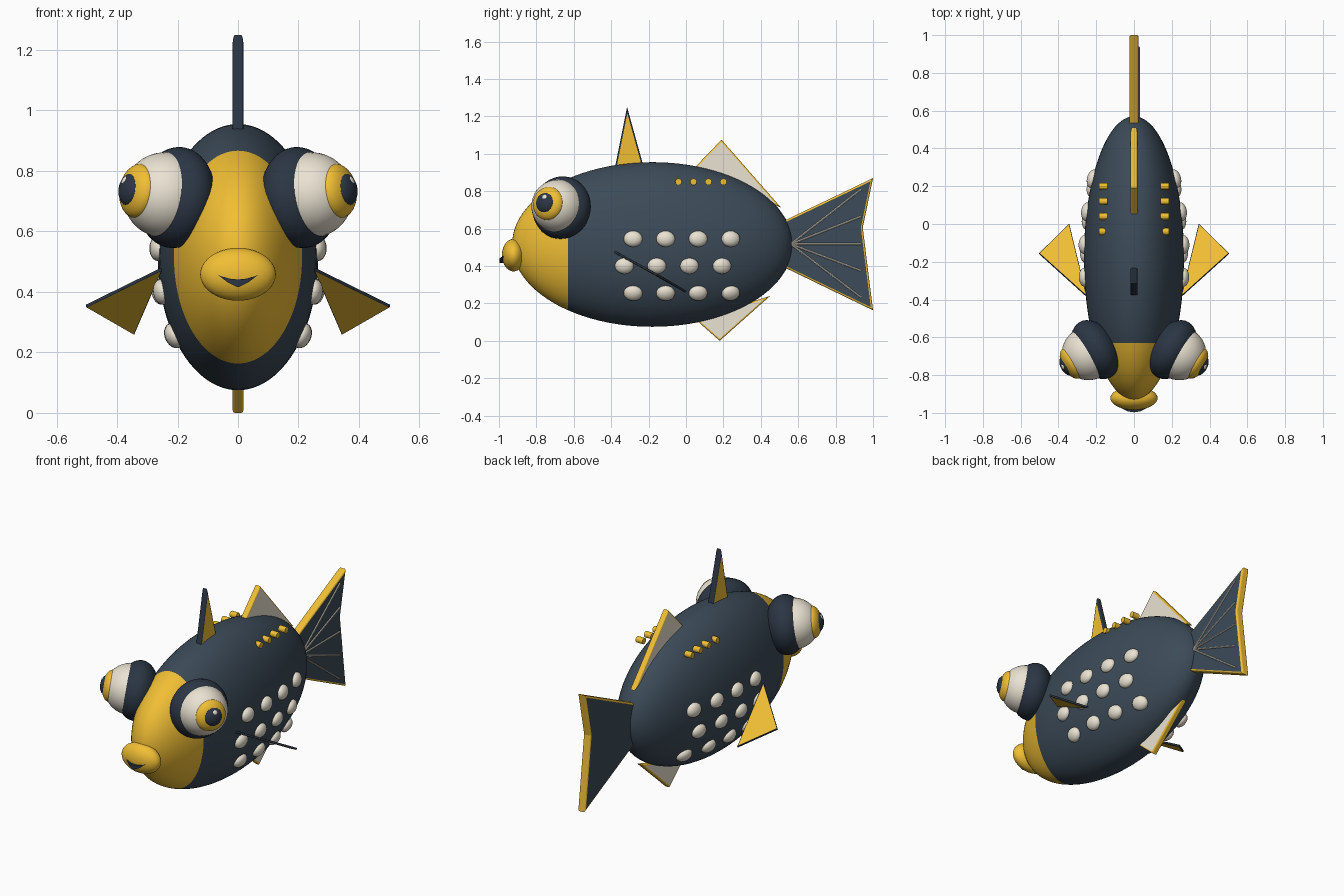
import bpy, bmesh
from math import sqrt
from mathutils import Vector, Matrix

if "Cube" in bpy.data.objects:
    bpy.data.objects.remove(bpy.data.objects["Cube"])


def material(name, rgb):
    m = bpy.data.materials.new(name)
    m.diffuse_color = (*rgb, 1)
    m.use_nodes = True
    m.node_tree.nodes["Principled BSDF"].inputs["Base Color"].default_value = m.diffuse_color
    return m


NAVY = material("slate_navy", (0.045, 0.070, 0.098))
DARK = material("deep_navy", (0.024, 0.037, 0.058))
GOLD = material("gold", (0.88, 0.52, 0.035))
CREAM = material("cream", (0.83, 0.77, 0.65))


def finish(name, bm, mats, smooth=True):
    mesh = bpy.data.meshes.new(name)
    for f in bm.faces:
        f.smooth = smooth
    bm.to_mesh(mesh)
    bm.free()
    for m in mats:
        mesh.materials.append(m)
    ob = bpy.data.objects.new(name, mesh)
    bpy.context.collection.objects.link(ob)
    return ob


def oriented(centre, axis):
    """Local Z along axis, local Y as upright as possible."""
    return Matrix.Translation(centre) @ Vector(axis).to_track_quat('Z', 'Y').to_matrix().to_4x4()


def ellipsoid(name, centre, radii, mat, axis=(0, 0, 1), seg=40):
    bm = bmesh.new()
    m = oriented(centre, axis) if axis != (0, 0, 1) else Matrix.Translation(centre)
    bmesh.ops.create_uvsphere(bm, u_segments=seg, v_segments=seg // 2, radius=1,
                              matrix=m @ Matrix.Diagonal((*radii, 1)))
    return finish(name, bm, [mat])


def rod(name, a, b, r, mat, seg=16):
    a, b = Vector(a), Vector(b)
    bm = bmesh.new()
    bmesh.ops.create_cone(bm, cap_ends=True, segments=seg, radius1=r, radius2=r,
                          depth=(b - a).length, matrix=oriented((a + b) / 2, b - a))
    return finish(name, bm, [mat], smooth=False)


def plate(name, pts, thick, face_mat, rim_mat, bevel=0.008):
    """Flat fin with coloured sides and a rounded rim in a second colour."""
    bm = bmesh.new()
    f = bm.faces.new([bm.verts.new(p) for p in pts])
    f.normal_update()
    n = f.normal.copy()
    ext = bmesh.ops.extrude_face_region(bm, geom=[f])
    for v in ext['geom']:
        if isinstance(v, bmesh.types.BMVert):
            v.co += n * thick
    for v in bm.verts:
        v.co -= n * thick / 2
    bmesh.ops.recalc_face_normals(bm, faces=bm.faces[:])
    rim = [e for e in bm.edges
           if abs((e.verts[0].co - e.verts[1].co).normalized().dot(n)) < 0.5]
    bmesh.ops.bevel(bm, geom=rim, offset=bevel, segments=3, profile=0.5, affect='EDGES')
    bm.normal_update()
    for f in bm.faces:
        f.material_index = 0 if abs(f.normal.dot(n)) > 0.995 else 1
    return finish(name, bm, [face_mat, rim_mat], smooth=False)


def upright(pts):
    return [(0, y, z) for y, z in pts]


# body with gold face
C, R = Vector((0, -0.18, 0.515)), Vector((0.265, 0.75, 0.44))
bm = bmesh.new()
bmesh.ops.create_uvsphere(bm, u_segments=80, v_segments=48, radius=1,
                          matrix=Matrix.Translation(C) @ Matrix.Diagonal((*R, 1)))
bmesh.ops.bisect_plane(bm, geom=bm.verts[:] + bm.edges[:] + bm.faces[:],
                       plane_co=(0, -0.63, 0), plane_no=(0, 1, 0))
for f in bm.faces:
    f.material_index = int(f.calc_center_median().y < -0.63)
finish("body", bm, [NAVY, GOLD])

# lips and mouth opening
ellipsoid("lips", (0, -0.922, 0.458), (0.125, 0.062, 0.087), GOLD)
bm = bmesh.new()
outline = [(-0.067, 0.456), (-0.035, 0.432), (0, 0.415), (0.035, 0.432),
           (0.067, 0.456), (0.03, 0.444), (0, 0.441), (-0.03, 0.444)]
front, back = ([bm.verts.new((x, -0.997 + 5 * x * x + d, z)) for x, z in outline]
               for d in (0, 0.04))
for i in range(8):
    j = (i + 1) % 8
    bm.faces.new((front[i], front[j], back[j], back[i]))
for ring in (front, back):
    for q in ((0, 1, 7), (1, 2, 6, 7), (2, 3, 5, 6), (3, 4, 5)):
        bm.faces.new([ring[k] for k in q])
bmesh.ops.recalc_face_normals(bm, faces=bm.faces[:])
finish("mouth", bm, [DARK], smooth=False)

# fins on the centre line
plate("spike_fin", upright([(-0.385, 0.90), (-0.315, 1.25), (-0.232, 0.95), (-0.23, 0.90)]),
      0.036, GOLD, DARK)
plate("back_fin", upright([(0.05, 0.93), (0.19, 1.075), (0.51, 0.71)]), 0.036, CREAM, GOLD)
plate("belly_fin", upright([(0.05, 0.115), (0.18, 0), (0.45, 0.24)]), 0.036, CREAM, GOLD)
plate("tail_fin", upright([(0.50, 0.63), (1.0, 0.87), (0.945, 0.605), (1.0, 0.163), (0.50, 0.405)]),
      0.048, NAVY, GOLD, 0.01)
for z in (0.81, 0.665, 0.518, 0.375, 0.232):
    rod("tail_ray", (0.026, 0.56, 0.517), (0.026, 0.936, z), 0.005, CREAM, 8)

for s in (-1, 1):
    side = "right" if s > 0 else "left"

    # bulging eye: socket, eyeball, iris, pupil, glint
    axis = Vector((0.86 * s, -0.49, 0.13)).normalized()
    ball = Vector((0.24 * s, -0.685, 0.72))
    ellipsoid(side + "_eye_socket", (0.205 * s, -0.665, 0.712), (0.168, 0.168, 0.112), DARK, axis)
    ellipsoid(side + "_eyeball", ball, (0.142, 0.142, 0.142), CREAM, axis)
    ellipsoid(side + "_iris", ball + axis * 0.105, (0.09, 0.09, 0.05), GOLD, axis)
    ellipsoid(side + "_pupil", ball + axis * 0.135, (0.055, 0.055, 0.032), DARK, axis)
    ellipsoid(side + "_eye_glint", (0.37 * s, -0.754, 0.762), (0.02, 0.02, 0.014), CREAM, axis, 20)

    # side fin, edge-on from the side
    plate(side + "_side_fin", [(0.25 * s, -0.385, 0.478), (0.503 * s, -0.157, 0.354),
                               (0.343 * s, 0.0, 0.262)], 0.012, GOLD, DARK, 0.003)

    # rows of scale bumps set on the body surface
    for z, y0 in ((0.545, -0.283), (0.40, -0.33), (0.255, -0.283)):
        for i in range(4):
            y = y0 + 0.174 * i
            x = R.x * sqrt(1 - ((y - C.y) / R.y) ** 2 - ((z - C.z) / R.z) ** 2)
            n = Vector((s * x / R.x ** 2, (y - C.y) / R.y ** 2, (z - C.z) / R.z ** 2))
            ellipsoid(side + "_scale", (s * x, y, z), (0.05, 0.043, 0.03), CREAM, n, 24)

    # small pegs along the upper back
    for i in range(4):
        y = -0.04 + 0.08 * i
        rod(side + "_peg", (0.14 * s, y, 0.85), (0.185 * s, y, 0.85), 0.018, GOLD, 12)
